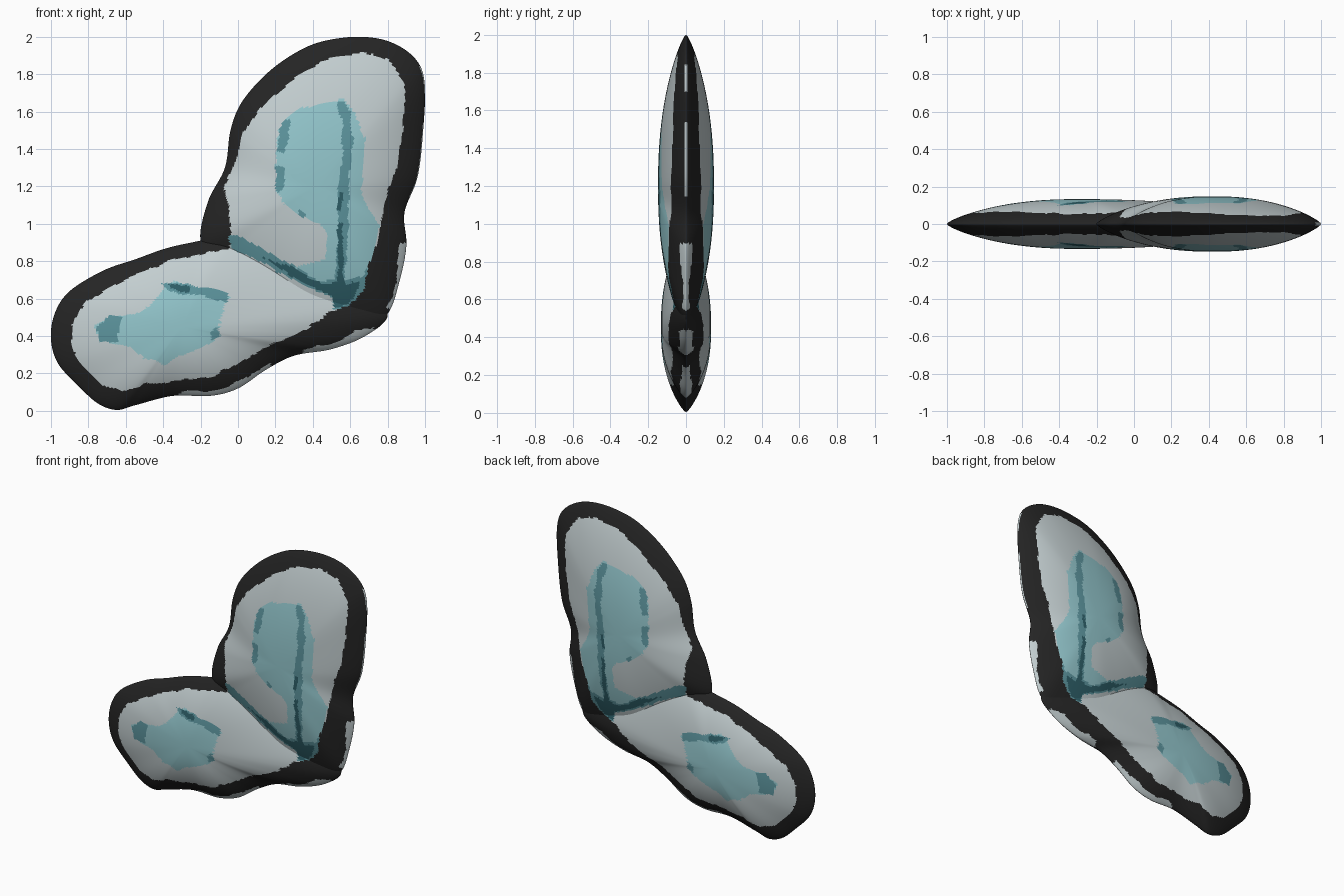
import bpy
from mathutils import Vector, noise

if "Cube" in bpy.data.objects:
    bpy.data.objects.remove(bpy.data.objects["Cube"])

RINGS, STEPS = 62, 13
BLACK, PALE, TEAL, DEEP, DARK = range(5)


def make_material(name, rgb):
    linear = [((c / 255 + 0.055) / 1.055) ** 2.4 for c in rgb]
    mat = bpy.data.materials.new(name)
    mat.use_nodes = True
    mat.diffuse_color = (*linear, 1)
    bsdf = mat.node_tree.nodes["Principled BSDF"]
    bsdf.inputs["Base Color"].default_value = (*linear, 1)
    bsdf.inputs["Roughness"].default_value = 0.8
    return mat


materials = [
    make_material("wing_black", (36, 36, 36)),
    make_material("wing_pale_grey", (195, 206, 208)),
    make_material("wing_light_teal", (147, 198, 204)),
    make_material("wing_deep_teal", (92, 148, 157)),
    make_material("wing_dark_teal", (45, 94, 103)),
]

# Painted regions in the wing plane (x, z); later ones cover earlier ones
pale_field = [
    (-.04, .9), (-.035, .97), (-.07, 1.21), (-.01, 1.34), (.02, 1.48), (.115, 1.61),
    (.275, 1.76), (.46, 1.88), (.66, 1.92), (.81, 1.88), (.89, 1.74), (.885, 1.5),
    (.85, 1.31), (.78, 1.1), (.755, .94), (.7, .8), (.66, .67), (.6, .57), (.48, .515),
    (.33, .42), (.17, .35), (.01, .26), (-.125, .19), (-.31, .165), (-.47, .145),
    (-.62, .11), (-.71, .13), (-.82, .22), (-.89, .35), (-.89, .46), (-.82, .57),
    (-.71, .65), (-.53, .74), (-.31, .82), (-.055, .865)]
upper_patch = [
    (.24, 1.56), (.33, 1.62), (.57, 1.67), (.61, 1.62), (.68, 1.45), (.67, 1.29),
    (.66, 1.15), (.715, 1.05), (.76, .99), (.71, .8), (.66, .68), (.45, .68),
    (.3, .77), (.47, .8), (.48, .96), (.41, 1.01), (.33, 1.04), (.25, 1.1),
    (.2, 1.19), (.2, 1.32), (.21, 1.45)]
upper_vein = [
    (.51, .68), (.535, .95), (.53, 1.17), (.56, 1.4), (.55, 1.56), (.525, 1.64),
    (.57, 1.67), (.605, 1.6), (.615, 1.4), (.59, 1.2), (.59, 1), (.57, .68)]
seam_band = [
    (-.05, .935), (.035, .925), (.14, .86), (.33, .755), (.45, .69), (.66, .71),
    (.69, .78), (.68, .65), (.6, .565), (.515, .54), (.505, .605), (.33, .68),
    (.115, .8), (-.045, .88)]
seam_core = [
    (.12, .83), (.33, .745), (.45, .68), (.65, .685), (.6, .57), (.52, .55),
    (.51, .61), (.33, .69)]
lower_patch = [
    (-.77, .46), (-.66, .5), (-.5, .54), (-.39, .65), (-.34, .69), (-.2, .65),
    (-.045, .62), (-.1, .46), (-.125, .37), (-.285, .3), (-.39, .25), (-.5, .285),
    (-.58, .34), (-.69, .365), (-.755, .41)]
regions = [
    (PALE, pale_field), (TEAL, upper_patch), (TEAL, lower_patch),
    (DEEP, upper_vein), (DEEP, seam_band), (DARK, seam_core),
    (DARK, [(.53, .67), (.535, 1), (.56, 1), (.565, .67)]),
    (DARK, [(.53, 1.08), (.535, 1.17), (.56, 1.17), (.56, 1.08)]),
    (DEEP, [(.24, 1.56), (.28, 1.56), (.27, 1.45), (.25, 1.38), (.21, 1.38), (.22, 1.48)]),
    (DEEP, [(.2, 1.3), (.245, 1.3), (.25, 1.2), (.22, 1.16), (.2, 1.19)]),
    (DEEP, [(.32, 1.04), (.33, 1.08), (.37, 1.05), (.36, 1.03)]),
    (DEEP, [(-.41, .68), (-.27, .68), (-.05, .63), (-.06, .58), (-.23, .62), (-.37, .635)]),
    (DARK, [(-.38, .675), (-.26, .665), (-.26, .635), (-.36, .65)]),
    (DEEP, [(-.76, .44), (-.68, .51), (-.62, .5), (-.64, .37), (-.74, .37)]),
    (DEEP, [(-.15, .42), (-.11, .45), (-.1, .4), (-.14, .38)]),
    # pale flashes along the rim
    (PALE, [(-.33, .05), (-.3, .1), (-.1, .11), (.03, .17), (.17, .26), (.2, .23), (0, .06)]),
    (PALE, [(.33, .29), (.36, .33), (.55, .37), (.62, .43), (.73, .44), (.7, .36), (.4, .25)]),
    (PALE, [(.79, .55), (.82, .6), (.85, .72), (.86, .9), (.95, .9), (.88, .6), (.83, .5)]),
]
boxes = [[f(c[i] for c in poly) for i in (0, 1) for f in (min, max)] for _, poly in regions]


def inside(x, z, poly):
    hit = False
    for (ax, az), (bx, bz) in zip(poly, poly[1:] + poly[:1]):
        if (az > z) != (bz > z) and x < ax + (z - az) * (bx - ax) / (bz - az):
            hit = not hit
    return hit


def colour_at(x, z, r):
    # very edge of the outer rim
    if r > .99 and x > .85 and (1.15 < z < 1.54 or 1.7 < z < 1.84):
        return PALE
    wobble = noise.noise_vector(Vector((x, 0, z)) * 22) * .012
    x, z = x + wobble.x, z + wobble.z
    for (index, poly), (x0, x1, z0, z1) in reversed(list(zip(regions, boxes))):
        if x0 < x < x1 and z0 < z < z1 and inside(x, z, poly):
            return index
    return BLACK


def smooth_loop(points):
    # closed Catmull-Rom curve through the points
    pts = [Vector(p) for p in points]
    n, out = len(pts), []
    for i in range(n):
        a, b, c, d = (pts[(i + k) % n] for k in (-1, 0, 1, 2))
        for s in range(STEPS):
            t = s / STEPS
            out.append((2 * b + (c - a) * t + (2 * a - 5 * b + 4 * c - d) * t ** 2
                        + (3 * b - a - 3 * c + d) * t ** 3) / 2)
    return out


def make_wing(name, centre, outline, bulge):
    # lens: rings from the front centre to the rim and back to the rear centre
    loop, mid = smooth_loop(outline), Vector(centre)
    n, verts, faces, colours = len(loop), [], [], []
    radii = [1 - (1 - i / RINGS) ** 1.4 for i in range(1, RINGS + 1)]
    layers = [(r, -1) for r in radii] + [(r, 1) for r in reversed(radii[:-1])]
    for r, side in layers:
        height = bulge * (1 - r ** 2.3) + .018 * max(0, 1 - r ** 8) ** .5
        for p in loop:
            q = mid + (p - mid) * r
            verts.append((q.x, side * height, q.y))
    for k in range(len(layers) - 1):
        r = (layers[k][0] + layers[k + 1][0]) / 2
        for j in range(n):
            m = (j + 1) % n
            faces.append((k * n + j, k * n + m, k * n + n + m, k * n + n + j))
            q = mid + ((loop[j] + loop[m]) / 2 - mid) * r
            colours.append(colour_at(q.x, q.y, r))
    last = (len(layers) - 1) * n
    for ring in (range(n), range(last + n - 1, last - 1, -1)):
        faces.append(tuple(reversed(ring)))
        colours.append(colour_at(mid.x, mid.y, 0))
    mesh = bpy.data.meshes.new(name)
    mesh.from_pydata(verts, [], faces)
    for mat in materials:
        mesh.materials.append(mat)
    mesh.polygons.foreach_set("material_index", colours)
    mesh.shade_smooth()
    import bmesh
    bm = bmesh.new()
    bm.from_mesh(mesh)
    bmesh.ops.recalc_face_normals(bm, faces=bm.faces)
    bm.to_mesh(mesh)
    bm.free()
    bpy.context.collection.objects.link(bpy.data.objects.new(name, mesh))


make_wing("upper_wing", (.42, 1.2), [
    (-.2, .91), (-.16, 1.12), (-.07, 1.3), (-.04, 1.5), (.02, 1.65), (.15, 1.8),
    (.3, 1.91), (.45, 1.975), (.65, 2), (.82, 1.97), (.95, 1.88), (.998, 1.75),
    (.99, 1.5), (.96, 1.25), (.89, 1.06), (.9, .88), (.86, .68), (.8, .52),
    (.68, .46), (.5, .44), (.33, .48), (.1, .64), (-.1, .8)], .13)
make_wing("lower_wing", (-.3, .45), [
    (-.2, .91), (-.38, .87), (-.55, .81), (-.72, .75), (-.9, .64), (-.98, .52),
    (-1, .38), (-.96, .25), (-.85, .13), (-.75, .04), (-.65, .005), (-.55, .03),
    (-.35, .08), (-.15, .08), (0, .12), (.15, .22), (.3, .295), (.5, .33),
    (.68, .4), (.8, .51), (.7, .64), (.3, .87), (0, .95)], .115)
